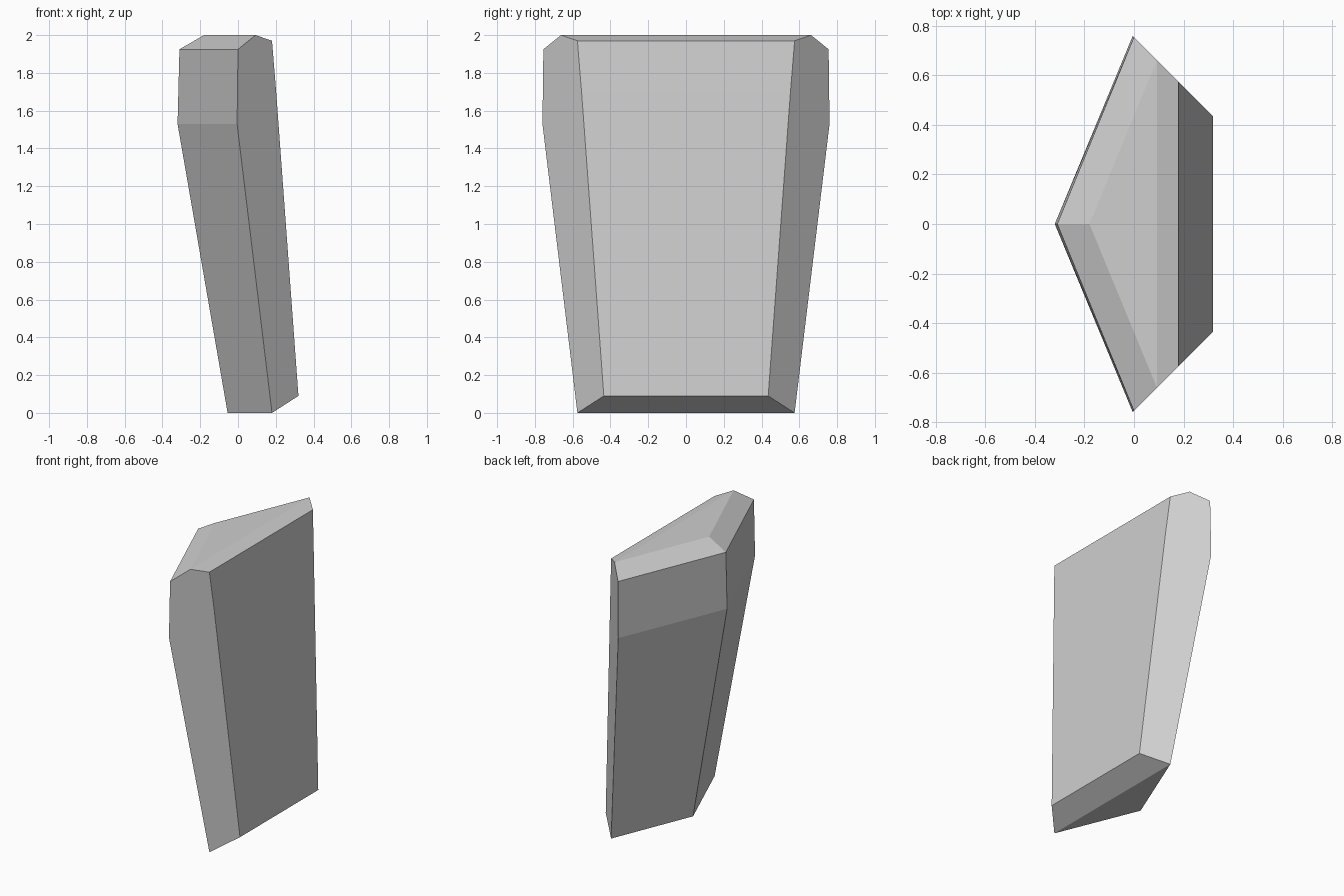
import bpy
import bmesh

cube = bpy.data.objects.get("Cube")
if cube:
    bpy.data.objects.remove(cube, do_unlink=True)

# Plain grey material
grey = bpy.data.materials.new("light_grey")
grey.use_nodes = True
colour = (0.62, 0.62, 0.62, 1)
grey.diffuse_color = colour
grey.node_tree.nodes["Principled BSDF"].inputs["Base Color"].default_value = colour

# Profiles from bottom to top as (x, z); the flanks lie on the plane x + |y| = FLANK
FLANK = 0.755
RIDGE = [(-0.055, 0), (-0.32, 1.53), (-0.31, 1.925), (-0.18, 2)]
WING = [(0.18, 0), (-0.005, 1.53), (0, 1.925), (0.093, 2)]
BACK = [(0.32, 0.09), (0.202, 1.70), (0.18, 1.97)]

bm = bmesh.new()
ridge = [bm.verts.new((x, 0, z)) for x, z in RIDGE]


def edge_line(profile, side):
    return [bm.verts.new((x, side * (FLANK - x), z)) for x, z in profile]


wings = [edge_line(WING, s) for s in (-1, 1)]
backs = [edge_line(BACK, s) for s in (-1, 1)]


def strip(a, b):
    for i in range(len(a) - 1):
        bm.faces.new((a[i], b[i], b[i + 1], a[i + 1]))


# Faceted sides and flat flanks
for wing, back in zip(wings, backs):
    strip(ridge, wing)
    bm.faces.new(wing + back[::-1])

# Back panel, end caps and end bevels
strip(*backs)
for end in (0, -1):
    bm.faces.new((ridge[end], wings[0][end], wings[1][end]))
    bm.faces.new((wings[0][end], backs[0][end], backs[1][end], wings[1][end]))

bmesh.ops.recalc_face_normals(bm, faces=bm.faces)
mesh = bpy.data.meshes.new("faceted_slab")
bm.to_mesh(mesh)
bm.free()
mesh.materials.append(grey)
bpy.context.collection.objects.link(bpy.data.objects.new("faceted_slab", mesh))
